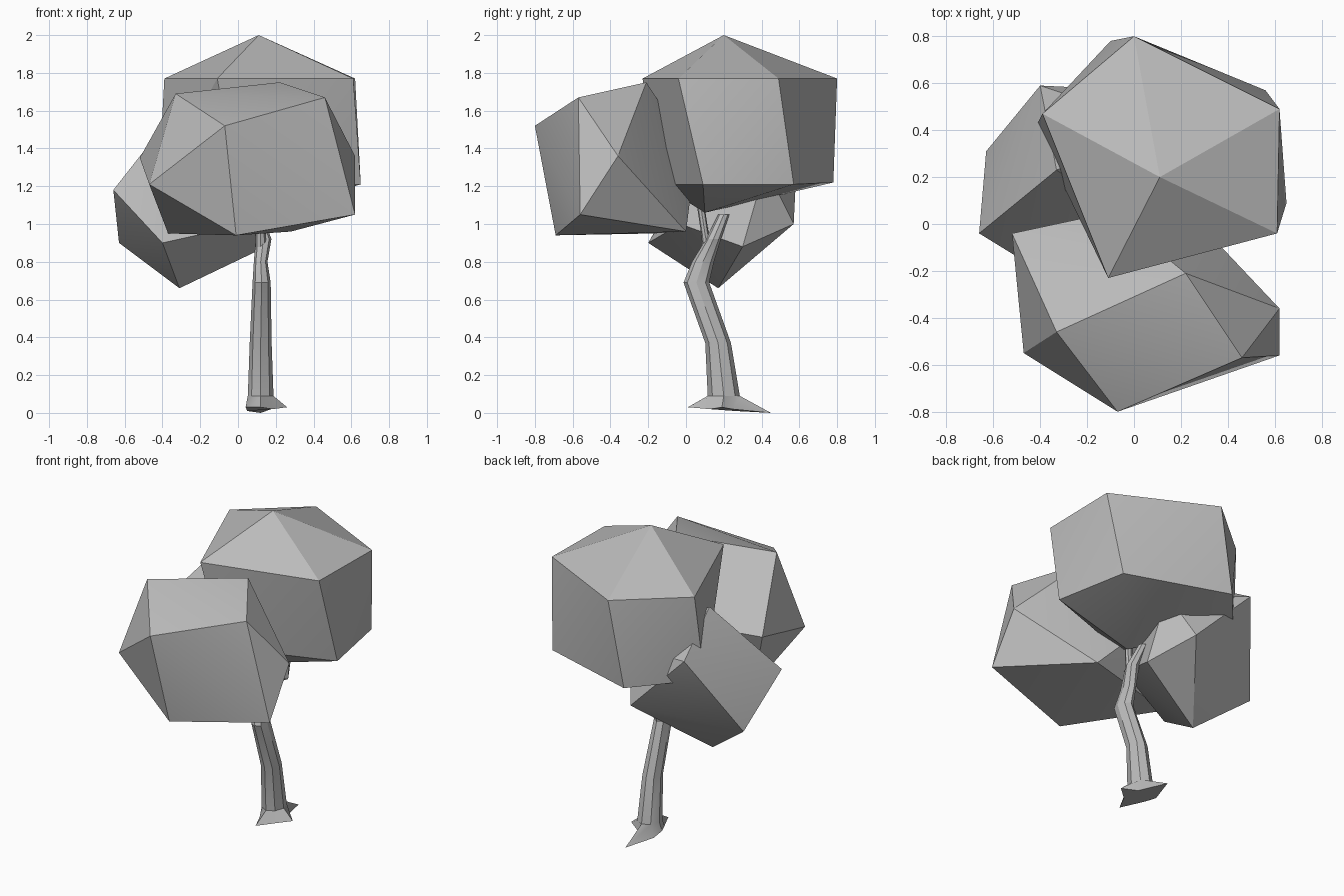
import bpy, bmesh
from math import radians, cos, sin, pi

cube = bpy.data.objects.get("Cube")
if cube:
    bpy.data.objects.remove(cube)

grey = bpy.data.materials.new("plain_grey")
grey.use_nodes = True
tone = (0.5, 0.5, 0.5, 1)
grey.diffuse_color = tone
grey.node_tree.nodes["Principled BSDF"].inputs["Base Color"].default_value = tone


def finish(name, bm):
    """Turn a bmesh into a shaded object."""
    bmesh.ops.recalc_face_normals(bm, faces=bm.faces)
    mesh = bpy.data.meshes.new(name)
    bm.to_mesh(mesh)
    bm.free()
    mesh.materials.append(grey)
    obj = bpy.data.objects.new(name, mesh)
    bpy.context.collection.objects.link(obj)
    bpy.ops.object.select_all(action='DESELECT')
    obj.select_set(True)
    bpy.context.view_layer.objects.active = obj
    bpy.ops.object.shade_smooth_by_angle(angle=radians(24))
    return obj


def clump(name, corners):
    """Faceted leaf mass: the convex hull of a few corners."""
    bm = bmesh.new()
    for c in corners:
        bm.verts.new(c)
    hull = bmesh.ops.convex_hull(bm, input=bm.verts)
    bmesh.ops.delete(bm, geom=hull["geom_interior"], context='VERTS')
    finish(name, bm)


def limb(name, stations, tips=None, sides=8):
    """Loft of oval rings (x, y, z, rx, ry); tips gives a flared root ring."""
    bm = bmesh.new()
    rings = []
    if tips:
        x, y, z = stations[0][:3]
        rings.append([bm.verts.new((x + r * cos(k * pi / 4), y + r * sin(k * pi / 4), z - drop))
                      for k, (r, drop) in enumerate(tips)])
        stations = stations[1:]
    for x, y, z, rx, ry in stations:
        rings.append([bm.verts.new((x + rx * cos(2 * pi * k / sides), y + ry * sin(2 * pi * k / sides), z))
                      for k in range(sides)])
    for low, high in zip(rings, rings[1:]):
        for k in range(sides):
            n = (k + 1) % sides
            bm.faces.new((low[k], low[n], high[n], high[k]))
    bm.faces.new(rings[0][::-1])
    bm.faces.new(rings[-1])
    finish(name, bm)


# Crown clumps
clump("top_foliage", [
    (0.11, 0.20, 2.0),
    (-0.11, -0.23, 1.77), (0.61, -0.04, 1.77), (0.62, 0.49, 1.77), (0.0, 0.80, 1.77), (-0.39, 0.47, 1.77),
    (0.0, -0.14, 1.21), (0.65, 0.09, 1.21), (0.56, 0.57, 1.21), (-0.10, 0.78, 1.22), (-0.42, 0.41, 1.22),
    (0.14, 0.10, 1.06)])

clump("front_foliage", [
    (-0.07, -0.80, 1.52), (0.46, -0.57, 1.67), (0.62, -0.56, 1.05), (0.62, -0.36, 1.36),
    (-0.33, -0.46, 1.69), (-0.47, -0.55, 1.21), (0.22, -0.21, 1.75), (-0.01, -0.69, 0.94),
    (-0.52, -0.04, 1.35), (-0.37, -0.17, 0.95), (0.28, 0.0, 0.96), (-0.10, 0.05, 1.35)])

clump("side_foliage", [
    (-0.66, -0.04, 1.18), (-0.63, 0.31, 0.90), (-0.40, -0.20, 0.90), (-0.31, 0.17, 0.66),
    (-0.40, 0.59, 1.40), (-0.33, 0.23, 1.60), (0.0, 0.57, 1.0), (0.15, 0.30, 0.88),
    (0.05, -0.03, 1.0), (0.10, 0.42, 1.30)])

# Trunk with pointed roots at right, back, left and front
limb("trunk", [
    (0.12, 0.19, 0.03), (0.12, 0.20, 0.09, 0.068, 0.085), (0.12, 0.17, 0.37, 0.058, 0.068),
    (0.125, 0.055, 0.69, 0.048, 0.068), (0.12, 0.09, 0.80, 0.036, 0.058),
    (0.135, 0.145, 0.92, 0.042, 0.04), (0.10, 0.20, 1.05, 0.03, 0.03)],
    tips=[(0.14, 0), (0.08, 0.01), (0.26, 0.03), (0.10, 0.02), (0.08, 0), (0.08, 0), (0.18, 0), (0.09, 0.01)])

# Thin upper branch
limb("branch", [
    (0.12, 0.12, 0.84, 0.03, 0.03), (0.12, 0.10, 0.95, 0.026, 0.02), (0.10, 0.07, 1.15, 0.025, 0.02)])
